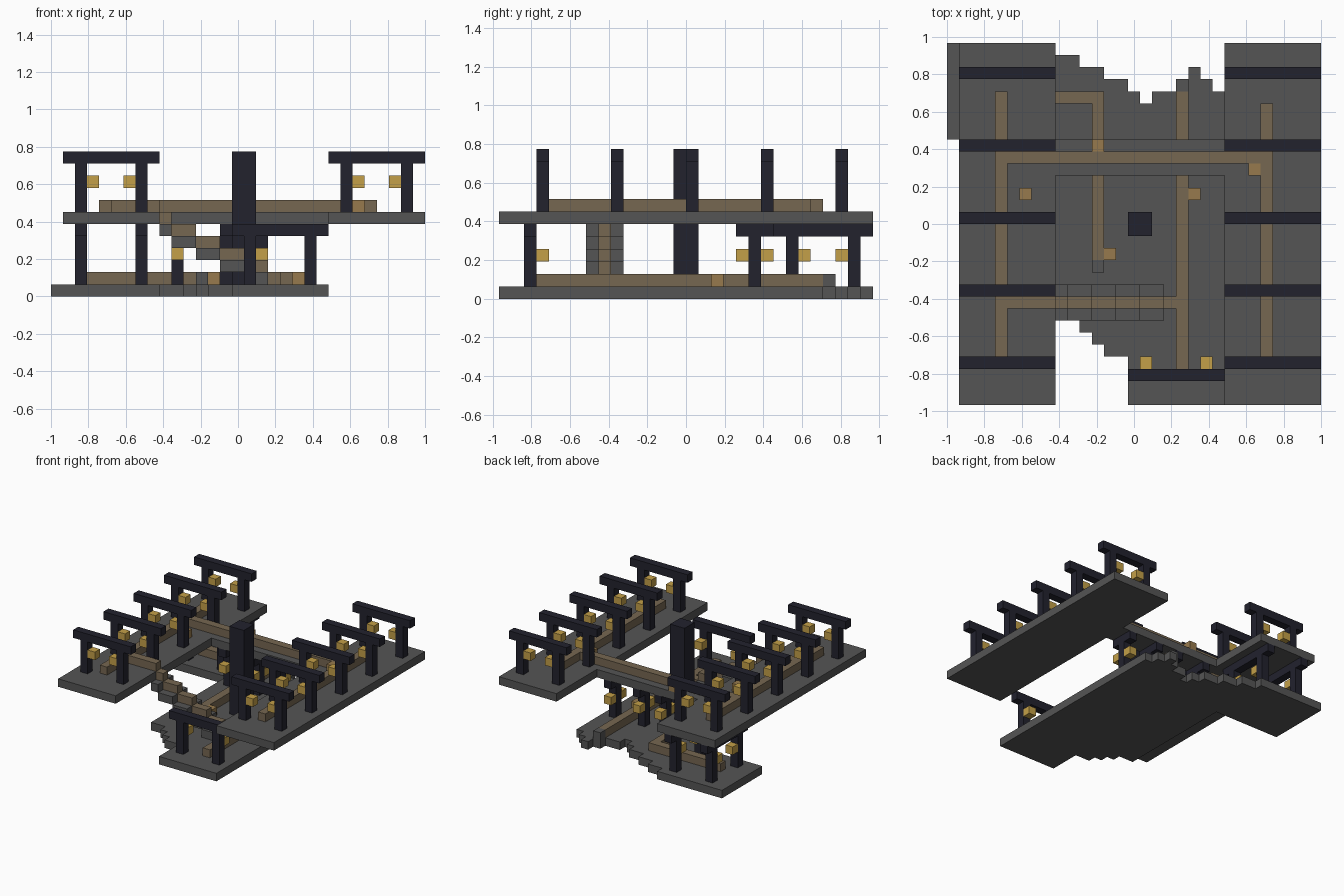
import bpy, bmesh
from mathutils import Vector

if "Cube" in bpy.data.objects:
    bpy.data.objects.remove(bpy.data.objects["Cube"])

U = 2 / 31                      # one block
ORIGIN = Vector((-1, -15 * U, 0))


def material(name, rgb):
    m = bpy.data.materials.new(name)
    m.use_nodes = True
    m.diffuse_color = (*rgb, 1)
    m.node_tree.nodes["Principled BSDF"].inputs["Base Color"].default_value = (*rgb, 1)
    return m


STONE = material("grey stone", (0.09, 0.09, 0.09))
TRACK = material("worn brown track", (0.18, 0.135, 0.083))
CHEST = material("chest wood", (0.31, 0.195, 0.075))
DARK = material("dark timber", (0.016, 0.016, 0.027))
LAMP = material("yellow lamp", (0.55, 0.35, 0.065))


def finish(name, bm, mat):
    bmesh.ops.recalc_face_normals(bm, faces=bm.faces)
    mesh = bpy.data.meshes.new(name)
    bm.to_mesh(mesh)
    bm.free()
    mesh.materials.append(mat)
    bpy.context.collection.objects.link(bpy.data.objects.new(name, mesh))


def blocks(name, mat, *boxes):
    """Each box is (x, y, z, width, depth, height) in block units."""
    bm = bmesh.new()
    for x, y, z, w, d, h in boxes:
        for v in bmesh.ops.create_cube(bm, size=1)["verts"]:
            v.co = ORIGIN + U * Vector((x + (v.co.x + .5) * w,
                                        y + (v.co.y + .5) * d,
                                        z + (v.co.z + .5) * h))
    finish(name, bm, mat)


# Lower floor: stepped outline from front and back edges, extruded one block
front = [(0, 22), (9, 7), (11, 6), (12, 5), (13, 4), (15, 0), (23, 0)]
back = [(0, 30), (9, 29), (11, 28), (13, 27), (15, 26), (16, 25), (17, 26),
        (19, 27), (20, 28), (21, 27), (22, 26), (23, 26)]


def staircase(steps):
    path = [steps[0]]
    for (_, y), (x, y2) in zip(steps, steps[1:]):
        path.append((x, y))
        if y2 != y:
            path.append((x, y2))
    return path


bm = bmesh.new()
outline = staircase(front) + staircase(back)[::-1]
face = bm.faces.new([bm.verts.new(ORIGIN + U * Vector((x, y, 0))) for x, y in outline])
top = bmesh.ops.extrude_face_region(bm, geom=[face])["geom"]
for v in top:
    if isinstance(v, bmesh.types.BMVert):
        v.co.z += U
finish("lower_floor", bm, STONE)

# Upper platforms and bridge
blocks("right_platform", STONE, (1, 0, 6, 8, 30, 1))
blocks("left_platform", STONE, (23, 0, 6, 8, 30, 1))
blocks("bridge", STONE, (9, 19, 6, 14, 3, 1))

# Upper tracks
blocks("right_platform_track", TRACK, (4, 4, 7, 1, 22, 1))
blocks("left_platform_track", TRACK, (26, 4, 7, 1, 21, 1))
blocks("bridge_track", TRACK, (5, 20, 7, 21, 1, 1))
blocks("stair_approach_track", TRACK, (5, 8, 7, 4, 1, 1))

# Stair descending from the right platform, with track on its middle
steps = [(9, 1, 5)] + [(10 + 2 * i, 2, 4 - i) for i in range(4)]
blocks("stair", STONE, *[(x, 7, z, w, 3, 1) for x, w, z in steps])
blocks("stair_track", TRACK, *[(x, 8, z + 1, w, 1, 1) for x, w, z in steps])

# Lower tracks and their end stops
blocks("lower_main_track", TRACK, (19, 3, 1, 1, 23, 1), (18, 8, 1, 1, 1, 1))
blocks("lower_side_track", TRACK, (12, 12, 1, 1, 14, 1), (3, 25, 1, 9, 1, 1))
blocks("track_end_stops", STONE, (19, 26, 1, 1, 1, 1), (12, 11, 1, 1, 1, 1))

# Central pillar
blocks("central_pillar", DARK, (15, 14, 1, 2, 2, 11))

# Upper gates: two posts, a beam and inner lamps
for side, x in (("right", 1), ("left", 23)):
    for n, y in enumerate(range(3, 30, 6), 1):
        blocks(f"{side}_gate_{n}", DARK, (x + 1, y, 7, 1, 1, 4),
               (x + 6, y, 7, 1, 1, 4), (x, y, 11, 8, 1, 1))
        blocks(f"{side}_gate_lamps_{n}", LAMP, (x + 2, y, 9, 1, 1, 1),
               (x + 5, y, 9, 1, 1, 1))

# Lower front gate with lamps behind its posts
blocks("front_gate", DARK, (16, 2, 1, 1, 1, 4), (21, 2, 1, 1, 1, 4), (15, 2, 5, 8, 1, 1))
blocks("front_gate_lamps", LAMP, (16, 3, 3, 1, 1, 1), (21, 3, 3, 1, 1, 1))

# Lower back gates under the right platform
for n, x in enumerate((2, 7), 1):
    blocks(f"back_gate_{n}", DARK, (x, 23, 1, 1, 1, 4), (x, 28, 1, 1, 1, 4),
           (x, 22, 5, 1, 8, 1))
    blocks(f"back_gate_lamps_{n}", LAMP, (x, 24, 3, 1, 1, 1), (x, 27, 3, 1, 1, 1))

# Bridge supports with short cross beams and lamps on both sides
for n, x in enumerate((10, 14, 17, 21), 1):
    blocks(f"bridge_support_{n}", DARK, (x, 20, 1, 1, 1, 4), (x, 19, 5, 1, 3, 1))
    blocks(f"bridge_support_lamps_{n}", LAMP, (x, 19, 3, 1, 1, 1), (x, 21, 3, 1, 1, 1))

# Chests beside the tracks
for n, (x, y, z) in enumerate([(6, 17, 7), (25, 19, 7), (12, 21, 7), (20, 17, 1), (13, 12, 1)], 1):
    blocks(f"chest_{n}", CHEST, (x, y, z, 1, 1, 1))
